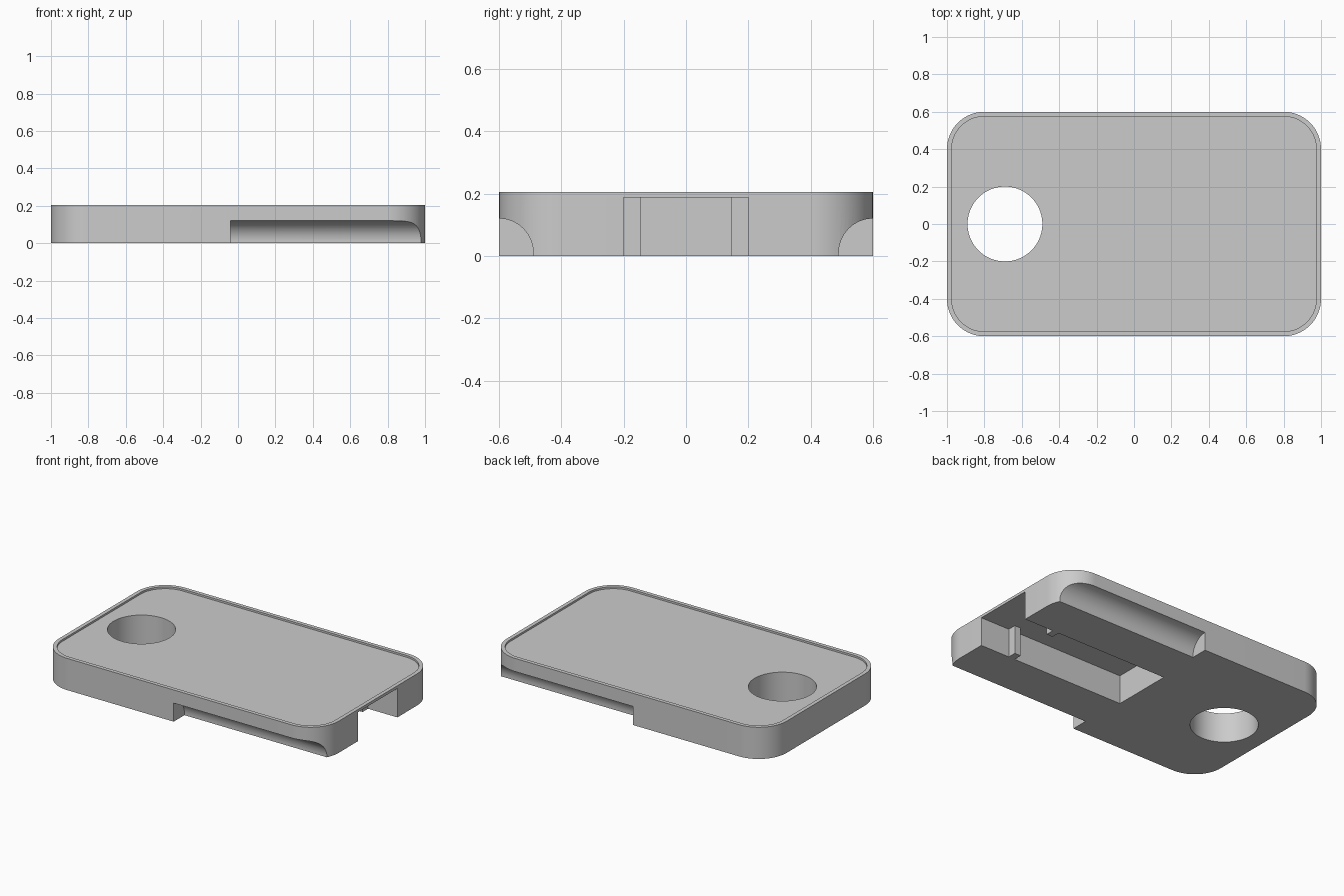
import bpy
import bmesh
from math import sin, cos, pi

if "Cube" in bpy.data.objects:
    bpy.data.objects.remove(bpy.data.objects["Cube"], do_unlink=True)

L, W, H = 2.0, 1.2, 0.205          # overall size
CORNER, RIM, FLOOR = 0.2, 0.025, 0.193
CHANNEL_TOP = 0.187

grey = bpy.data.materials.new("light grey")
grey.use_nodes = True
colour = (0.6, 0.6, 0.6, 1)
grey.diffuse_color = colour
grey.node_tree.nodes["Principled BSDF"].inputs["Base Color"].default_value = colour


def rounded_rect(inset, z, steps=20):
    """Outline of the plate, moved inwards by inset."""
    r, pts = CORNER - inset, []
    for i, (sx, sy) in enumerate([(1, 1), (-1, 1), (-1, -1), (1, -1)]):
        for k in range(steps + 1):
            a = (i + k / steps) * pi / 2
            pts.append((sx * (L / 2 - CORNER) + r * cos(a),
                        sy * (W / 2 - CORNER) + r * sin(a), z))
    return pts


def loft(name, loops):
    """Closed solid through a stack of matching outlines."""
    bm = bmesh.new()
    rings = [[bm.verts.new(p) for p in loop] for loop in loops]
    n = len(rings[0])
    for a, b in zip(rings, rings[1:]):
        for i in range(n):
            j = (i + 1) % n
            bm.faces.new((a[i], a[j], b[j], b[i]))
    bm.faces.new(rings[0][::-1])
    bm.faces.new(rings[-1])
    bmesh.ops.recalc_face_normals(bm, faces=bm.faces)
    mesh = bpy.data.meshes.new(name)
    bm.to_mesh(mesh)
    bm.free()
    mesh.materials.append(grey)
    ob = bpy.data.objects.new(name, mesh)
    bpy.context.collection.objects.link(ob)
    return ob


def prism_x(name, profile, x0, x1):
    """Profile of (y, z) points swept along x."""
    return loft(name, [[(x, y, z) for y, z in profile] for x in (x0, x1)])


# Plate with a raised rim around the shallow top recess
plate = loft("plate", [rounded_rect(0, 0), rounded_rect(0, H),
                       rounded_rect(RIM, H), rounded_rect(RIM, FLOOR)])

# Round through hole
circle = [(-0.69 + 0.2 * cos(t * pi / 36), 0.2 * sin(t * pi / 36)) for t in range(72)]
cutters = [loft("hole_cutter", [[(x, y, z) for x, y in circle] for z in (-0.1, 0.4)])]

# Underside channel, open at one end, narrowed by a pair of ribs
channel = [(0.79, 0.2), (0.79, 0.145), (0.745, 0.145), (0.745, 0.2), (-0.06, 0.2)]
outline = [(1.1, 0.2)] + channel
outline += [(x, -y) for x, y in reversed(outline)]
cutters.append(loft("channel_cutter",
                    [[(x, y, z) for x, y in outline] for z in (-0.1, CHANNEL_TOP)]))

# Rounded finger grooves along both long lower edges
R = 0.11
for side, name in ((-1, "front"), (1, "back")):
    arc = [(W / 2 - R * cos(k * pi / 32), 0.01 + R * sin(k * pi / 32)) for k in range(17)]
    profile = [(0.7, -0.1), (W / 2 - R, -0.1)] + arc + [(0.7, 0.01 + R)]
    cutters.append(prism_x(name + "_groove_cutter",
                           [(side * y, z) for y, z in profile], -0.04, 1.1))

# Cut the shapes out, then drop the cutters
for c in cutters:
    mod = plate.modifiers.new(c.name, "BOOLEAN")
    mod.operation, mod.solver, mod.object = "DIFFERENCE", "EXACT", c
bpy.context.view_layer.update()
graph = bpy.context.evaluated_depsgraph_get()
result = bpy.data.meshes.new_from_object(plate.evaluated_get(graph))
plate.modifiers.clear()
plate.data = result
for c in cutters:
    bpy.data.objects.remove(c, do_unlink=True)

# Smooth the curves, keep the edges crisp
bpy.ops.object.select_all(action="DESELECT")
plate.select_set(True)
bpy.context.view_layer.objects.active = plate
bpy.ops.object.shade_smooth_by_angle(angle=pi / 6)
